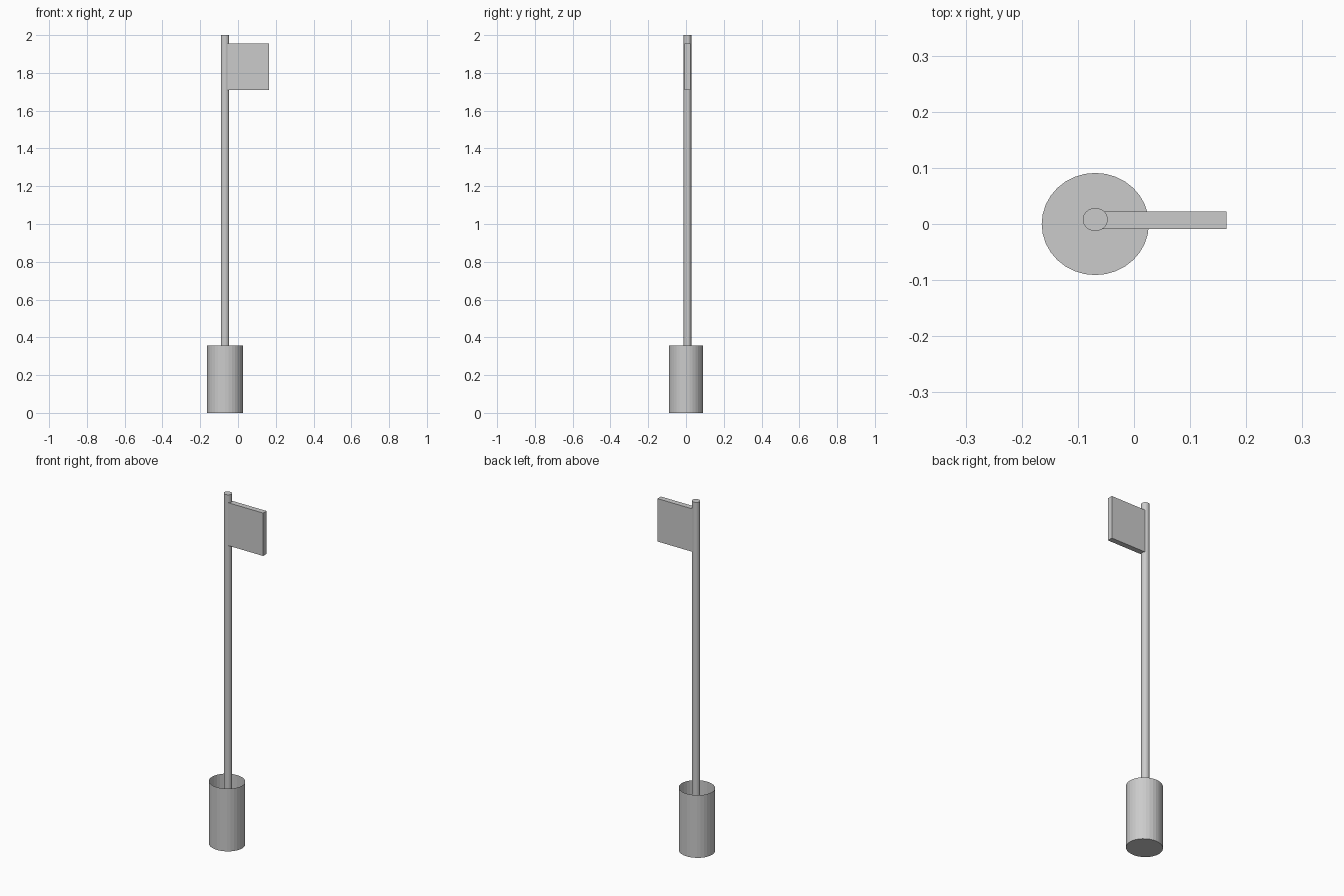
import bpy, bmesh
from mathutils import Matrix, Vector

if "Cube" in bpy.data.objects:
    bpy.data.objects.remove(bpy.data.objects["Cube"])


def make_object(name, bm):
    bmesh.ops.recalc_face_normals(bm, faces=bm.faces)
    mesh = bpy.data.meshes.new(name)
    bm.to_mesh(mesh)
    bm.free()
    obj = bpy.data.objects.new(name, mesh)
    bpy.context.collection.objects.link(obj)
    return obj


def tube(name, center, rx, ry, z0, z1, sides, open_top=False):
    bm = bmesh.new()
    bmesh.ops.create_cone(bm, cap_ends=True, segments=sides,
                          radius1=1, radius2=1, depth=1)
    bmesh.ops.scale(bm, vec=(rx, ry, z1 - z0), verts=bm.verts)
    bmesh.ops.translate(bm, vec=(*center, (z0 + z1) / 2), verts=bm.verts)
    bmesh.ops.recalc_face_normals(bm, faces=bm.faces)
    if open_top:
        top = [f for f in bm.faces if f.normal.z > 0.9]
        bmesh.ops.delete(bm, geom=top, context='FACES_ONLY')
    return make_object(name, bm)


def box(name, lo, hi):
    lo, hi = Vector(lo), Vector(hi)
    bm = bmesh.new()
    bmesh.ops.create_cube(bm, size=1, matrix=Matrix.Translation((lo + hi) / 2)
                          @ Matrix.Diagonal((*(hi - lo), 1)))
    return make_object(name, bm)


# Open-topped cup with a closed bottom
tube("base_cup", (-0.069, 0.0), 0.0955, 0.091, 0.0, 0.358, 32, open_top=True)

# Slim pole standing in the cup
tube("pole", (-0.069, 0.008), 0.0223, 0.0205, 0.0, 2.0, 32)

# Flat sign panel fixed to the side of the pole
box("flag_panel", (-0.058, -0.0085, 1.71), (0.1645, 0.0225, 1.955))
